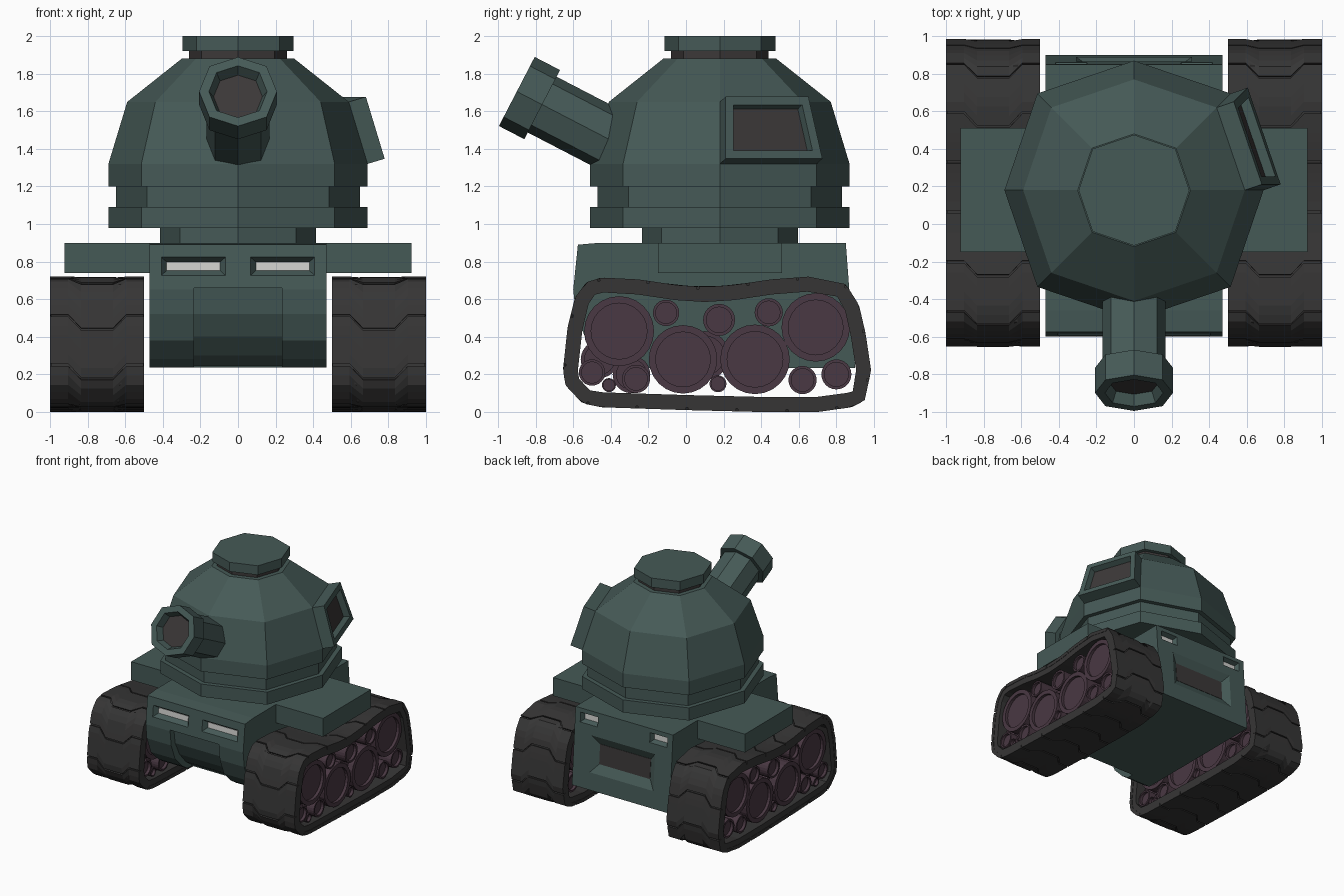
import bpy, bmesh, math
from mathutils import Vector, Matrix

if "Cube" in bpy.data.objects:
    bpy.data.objects.remove(bpy.data.objects["Cube"])


def material(name, rgb):
    m = bpy.data.materials.new(name)
    m.diffuse_color = (*rgb, 1)
    m.use_nodes = True
    m.node_tree.nodes["Principled BSDF"].inputs["Base Color"].default_value = m.diffuse_color
    return m


GREEN = material("armour green", (0.060, 0.101, 0.094))
BLACK = material("track black", (0.037, 0.036, 0.036))
DARK = material("dark opening", (0.044, 0.039, 0.039))
PURPLE = material("wheel purple", (0.068, 0.040, 0.056))
LAMP = material("lamp white", (0.62, 0.62, 0.60))


def finish(name, bm, *mats):
    bmesh.ops.recalc_face_normals(bm, faces=bm.faces[:])
    me = bpy.data.meshes.new(name)
    bm.to_mesh(me)
    bm.free()
    for m in mats:
        me.materials.append(m)
    ob = bpy.data.objects.new(name, me)
    bpy.context.collection.objects.link(ob)
    return ob


def loft(bm, rings):
    """Skin closed rings of points and cap both ends; returns last cap."""
    vr = [[bm.verts.new(p) for p in r] for r in rings]
    n = len(vr[0])
    for a, b in zip(vr, vr[1:]):
        for i in range(n):
            j = (i + 1) % n
            bm.faces.new((a[i], a[j], b[j], b[i]))
    bm.faces.new(vr[0])
    return bm.faces.new(vr[-1])


def lathe(bm, profile, n, diag=1.0):
    rings = []
    for r, z in profile:
        ring = []
        for k in range(n):
            a = 2 * math.pi * k / n
            rr = r * (diag if k % 2 else 1)
            ring.append((rr * math.cos(a), rr * math.sin(a), z))
        rings.append(ring)
    return loft(bm, rings)


def prism(name, yz, x0, x1, mat):
    bm = bmesh.new()
    loft(bm, [[(x, y, z) for y, z in yz] for x in (x0, x1)])
    return finish(name, bm, mat)


def rect(x0, x1, z0, z1, y):
    # y may lean with height: (y at z0, y at z1)
    return [(x0, y[0], z0), (x1, y[0], z0), (x1, y[1], z1), (x0, y[1], z1)]


def cut(target, cutter):
    mod = target.modifiers.new("cut", 'BOOLEAN')
    mod.operation = 'DIFFERENCE'
    mod.solver = 'EXACT'
    mod.object = cutter
    bpy.context.view_layer.objects.active = target
    bpy.ops.object.modifier_apply(modifier=mod.name)
    bpy.data.objects.remove(cutter)


# Hull with curved lower nose
hull = prism("hull", [(-0.575, 0.89), (-0.46, 0.90), (0.85, 0.90), (0.90, 0.235), (-0.36, 0.235),
                      (-0.43, 0.28), (-0.53, 0.38), (-0.585, 0.52), (-0.60, 0.65)], -0.47, 0.47, GREEN)
cut(hull, prism("nose_cutter", [(-0.7, 0.66), (-0.55, 0.66), (-0.53, 0.52), (-0.47, 0.40), (-0.38, 0.30),
                                (-0.30, 0.245), (-0.30, 0.1), (-0.7, 0.1)], -0.235, 0.235, GREEN))


def recess(name, x0, x1, z0, z1, bx, bz, front, mat):
    """Bevelled opening in the hull front or back with a coloured plate at its floor."""
    def wall(z):
        return -0.575 - (0.89 - z) * 0.104 if front else 0.85 + (0.90 - z) * 0.075
    s = 1 if front else -1
    o = (wall(z0) - 0.002 * s, wall(z1) - 0.002 * s)
    i = (wall(z0 + bz) + 0.04 * s, wall(z1 - bz) + 0.04 * s)
    bm = bmesh.new()
    loft(bm, [rect(x0, x1, z0, z1, o), rect(x0 + bx, x1 - bx, z0 + bz, z1 - bz, i)])
    cut(hull, finish(name + "_cutter", bm, GREEN))
    bm = bmesh.new()
    q = rect(x0 + bx, x1 - bx, z0 + bz, z1 - bz, i)
    loft(bm, [[(x, y + d * s, z) for x, y, z in q] for d in (-0.003, 0.004)])
    finish(name, bm, mat)


# Lamps and rear grille
for side, x0, x1 in (("left", -0.41, -0.065), ("right", 0.065, 0.41)):
    recess("headlamp_" + side, x0, x1, 0.725, 0.825, 0.03, 0.027, True, LAMP)
for side, x0, x1 in (("left", -0.42, -0.25), ("right", 0.25, 0.42)):
    recess("tail_lamp_" + side, x0, x1, 0.78, 0.865, 0.02, 0.02, False, LAMP)
recess("rear_grille", -0.31, 0.31, 0.38, 0.70, 0.065, 0.075, False, DARK)

# Turret: octagonal stack of base, rings, dome and lid
bm = bmesh.new()
lathe(bm, [(0.415, 0.88), (0.415, 0.98), (0.69, 0.98), (0.69, 1.09), (0.65, 1.09), (0.65, 1.2),
           (0.69, 1.2), (0.69, 1.32), (0.59, 1.65), (0.30, 1.88), (0.26, 1.88), (0.26, 1.92),
           (0.295, 1.92), (0.295, 2.0)], 8, 1.055)
bmesh.ops.recalc_face_normals(bm, faces=bm.faces[:])
for f in bm.faces:
    c = f.calc_center_median()
    if 1.885 < c.z < 1.915:
        f.material_index = 1
# Side window grown out of one dome face
win = next(f for f in bm.faces if 1.4 < f.calc_center_median().z < 1.6
           and 0 < math.atan2(f.calc_center_median().y, f.calc_center_median().x) < math.pi / 4)
for thick, depth in ((0.0, 0.1), (0.045, 0.0), (0.01, -0.05)):
    bm.normal_update()
    bmesh.ops.inset_individual(bm, faces=[win], thickness=thick, depth=depth, use_even_offset=True)
win.material_index = 1
bmesh.ops.translate(bm, verts=bm.verts[:], vec=(0, 0.18, 0))
finish("turret", bm, GREEN, DARK)

# Cannon with thick hollow muzzle
bm = bmesh.new()
bore = lathe(bm, [(0.167, -0.70), (0.167, -0.152), (0.207, -0.152), (0.207, 0), (0.155, 0),
                  (0.13, -0.06)], 8, 1.04)
bore.material_index = 1
bm.transform(Matrix.Translation((0, -0.9, 1.705)) @ Matrix.Rotation(math.radians(62.6), 4, 'X'))
finish("cannon", bm, GREEN, DARK)

# Track outline (y, z), from back top over the front and along the ground
PATH = [Vector(p) for p in (
    (0.85, 0.68), (0.65, 0.72), (0.45, 0.705), (0.25, 0.675), (0.1, 0.665), (-0.05, 0.675),
    (-0.25, 0.705), (-0.45, 0.715), (-0.53, 0.69), (-0.59, 0.61), (-0.63, 0.45), (-0.655, 0.22),
    (-0.64, 0.14), (-0.55, 0.045), (-0.45, 0.025), (0, 0.01), (0.4, 0), (0.7, 0), (0.88, 0.025),
    (0.95, 0.06), (0.985, 0.22), (0.955, 0.42), (0.92, 0.57))]
N = len(PATH)
SEG = [(PATH[(i + 1) % N] - PATH[i]) for i in range(N)]
TOTAL = sum(s.length for s in SEG)


def corner_normal(i):
    t = SEG[i % N].normalized() + SEG[i % N - 1].normalized()
    return Vector((t.y, -t.x)).normalized()


def on_path(s, inset):
    s %= TOTAL
    for i in range(N):
        d = SEG[i].length
        if s <= d:
            break
        s -= d
    t = min(s / d, 1)
    n = corner_normal(i).lerp(corner_normal(i + 1), t).normalized()
    return PATH[i] + SEG[i] * t - n * inset


WHEELS = [(-0.356, 0.43, 0.186, 0.22), (-0.016, 0.28, 0.182, 0.22), (0.367, 0.28, 0.185, 0.22),
          (0.69, 0.45, 0.182, 0.22), (-0.106, 0.527, 0.07, 0.22), (0.176, 0.49, 0.085, 0.22),
          (0.44, 0.53, 0.075, 0.22), (-0.5, 0.21, 0.07, 0.22), (-0.41, 0.143, 0.037, 0.22),
          (-0.266, 0.176, 0.075, 0.22), (0.17, 0.15, 0.045, 0.22), (0.62, 0.17, 0.075, 0.22),
          (0.8, 0.2, 0.08, 0.22), (-0.46, 0.28, 0.1, 0.17), (-0.29, 0.2, 0.1, 0.17),
          (0.1, 0.3, 0.13, 0.17)]
CHEVRON = ((-0.25, 0), (-0.155, 0), (-0.085, 0.075), (0.085, 0.075), (0.155, 0), (0.25, 0))
LINKS, ROWS, GAP = 16, 6, 0.012

for side, m in (("left", -1), ("right", 1)):
    # Fender
    prism("fender_" + side, [(-0.15, 0.74), (0.51, 0.74), (0.51, 0.9), (-0.15, 0.9)],
          m * 0.46, m * 0.925, GREEN)

    # Belt under the links
    bm = bmesh.new()
    loops = []
    for x, inset in ((0.503, 0.08), (0.503, 0.014), (0.997, 0.014), (0.997, 0.08)):
        pts = [PATH[i] - corner_normal(i) * inset for i in range(N)]
        loops.append([bm.verts.new((m * x, p.x, p.y)) for p in pts])
    for a, b in zip(loops, loops[1:] + loops[:1]):
        for i in range(N):
            j = (i + 1) % N
            bm.faces.new((a[i], a[j], b[j], b[i]))
    finish("track_belt_" + side, bm, BLACK)

    # Chevron links
    bm = bmesh.new()
    step = TOTAL / LINKS
    for k in range(LINKS):
        grids = []
        for inset in (0.0, 0.03):
            g = []
            for r in range(ROWS):
                row = []
                for dx, off in CHEVRON:
                    p = on_path(k * step + off + (step - GAP) * r / (ROWS - 1), inset)
                    row.append(bm.verts.new((m * (0.75 + dx), p.x, p.y)))
                g.append(row)
            grids.append(g)
            for r in range(ROWS - 1):
                for c in range(5):
                    bm.faces.new((g[r][c], g[r][c + 1], g[r + 1][c + 1], g[r + 1][c]))
        rim = [[g[0][c] for c in range(5)] + [g[r][5] for r in range(ROWS - 1)]
               + [g[-1][c] for c in range(5, 0, -1)] + [g[r][0] for r in range(ROWS - 1, 0, -1)]
               for g in grids]
        for i in range(len(rim[0])):
            j = (i + 1) % len(rim[0])
            bm.faces.new((rim[0][i], rim[0][j], rim[1][j], rim[1][i]))
    finish("track_links_" + side, bm, BLACK)

    # Road wheels with dished faces
    for i, (y, z, r, w) in enumerate(WHEELS):
        bm = bmesh.new()
        lathe(bm, [(0.8 * r, 0.025 - w), (0.8 * r, -w), (r, -w), (r, w), (0.8 * r, w),
                   (0.8 * r, w - 0.025)], 24)
        bm.transform(Matrix.Translation((m * 0.75, y, z)) @ Matrix.Rotation(math.pi / 2, 4, 'Y'))
        finish(f"wheel_{side}_{i + 1}", bm, PURPLE)
